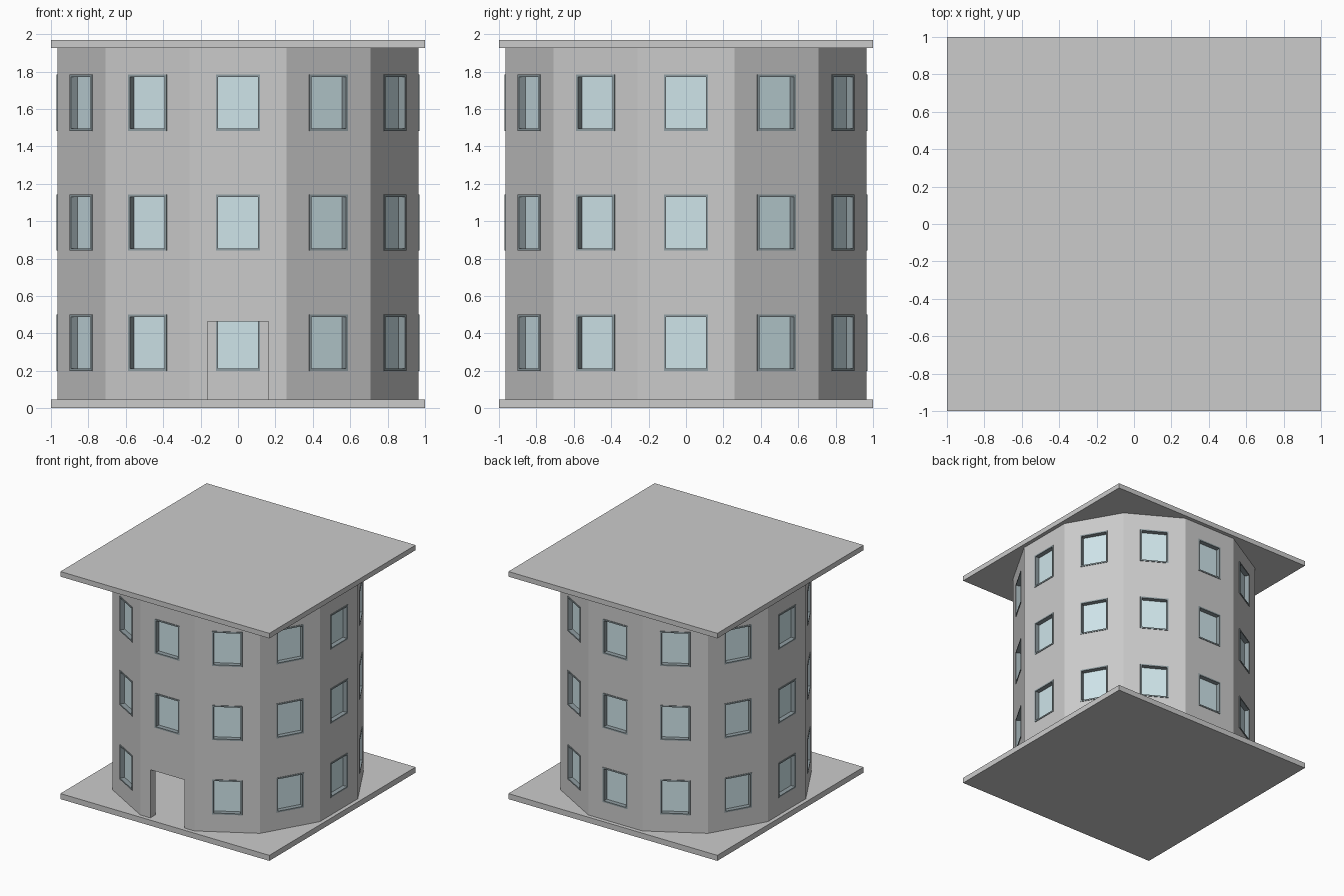
import bpy, bmesh
from math import pi, cos, sin
from mathutils import Matrix, Vector

if "Cube" in bpy.data.objects:
    bpy.data.objects.remove(bpy.data.objects["Cube"])

SIDES, R, WALL = 12, 1.0, 0.07
APO = R * cos(pi / SIDES)              # distance from centre to each flat wall
WIN_W, WIN_H = 0.118, 0.15             # window half sizes
LEVELS = (0.35, 0.992, 1.633)          # window centre heights


def material(name, rgb):
    m = bpy.data.materials.new(name)
    m.diffuse_color = (*rgb, 1)
    m.use_nodes = True
    m.node_tree.nodes["Principled BSDF"].inputs["Base Color"].default_value = m.diffuse_color
    return m


def finish(bm, name, mat=None):
    bmesh.ops.recalc_face_normals(bm, faces=bm.faces)
    me = bpy.data.meshes.new(name)
    bm.to_mesh(me)
    bm.free()
    ob = bpy.data.objects.new(name, me)
    bpy.context.collection.objects.link(ob)
    if mat:
        me.materials.append(mat)
    return ob


def box(bm, x0, x1, y0, y1, z0, z1, rot=Matrix()):
    m = (rot @ Matrix.Translation(((x0 + x1) / 2, (y0 + y1) / 2, (z0 + z1) / 2))
         @ Matrix.Diagonal((x1 - x0, y1 - y0, z1 - z0, 1)))
    bmesh.ops.create_cube(bm, size=1, matrix=m)


def slab(name, z0, z1):
    bm = bmesh.new()
    box(bm, -1, 1, -1, 1, z0, z1)
    finish(bm, name)


def ring(bm, outer, inner):
    """Closed solid from matching outer/inner loops given as (front, back) pairs."""
    n = len(outer[0])
    loops = [[bm.verts.new(p) for p in l] for l in (outer[0], outer[1], inner[1], inner[0])]
    for a in range(4):
        p, q = loops[a], loops[(a + 1) % 4]
        for i in range(n):
            j = (i + 1) % n
            bm.faces.new((p[i], p[j], q[j], q[i]))


def polygon(r, z):
    return [Vector((r * cos((i + .5) * 2 * pi / SIDES), r * sin((i + .5) * 2 * pi / SIDES), z))
            for i in range(SIDES)]


def rect(w, h, y, zc, rot):
    return [rot @ Vector((sx * w, y, zc + sz * h))
            for sx, sz in ((-1, -1), (1, -1), (1, 1), (-1, 1))]


# base and roof slabs
slab("base_slab", 0, 0.048)
slab("roof_slab", 1.925, 1.969)

# hollow twelve-sided wall
bm = bmesh.new()
r_in = (APO - WALL) / cos(pi / SIDES)
ring(bm, (polygon(R, 0.048), polygon(R, 1.925)), (polygon(r_in, 0.048), polygon(r_in, 1.925)))
walls = finish(bm, "tower_wall")

# windows on every side and level, doorway at the front of the ground floor
cut, frames, panes = bmesh.new(), bmesh.new(), bmesh.new()
box(cut, -0.163, 0.163, -1.1, -0.8, 0.0, 0.465)
y_out, y_in, t = -APO - 0.005, -APO + WALL + 0.005, 0.012
for i in range(SIDES):
    rot = Matrix.Rotation(i * 2 * pi / SIDES, 4, 'Z')
    for k, z in enumerate(LEVELS):
        if i == 0 and k == 0:
            continue
        w, h = WIN_W - 0.002, WIN_H - 0.002
        box(cut, -w, w, -1.1, -0.8, z - h, z + h, rot)
        ring(frames,
             (rect(WIN_W, WIN_H, y_out, z, rot), rect(WIN_W, WIN_H, y_in, z, rot)),
             (rect(WIN_W - t, WIN_H - t, y_out, z, rot), rect(WIN_W - t, WIN_H - t, y_in, z, rot)))
        w, h = WIN_W - t / 2, WIN_H - t / 2
        box(panes, -w, w, -APO + 0.035, -APO + 0.045, z - h, z + h, rot)

finish(frames, "window_frames", material("frame_grey", (0.28, 0.34, 0.36)))
finish(panes, "window_panes", material("glass_blue", (0.62, 0.78, 0.82)))

# carve the openings and discard the cutter
cutter = finish(cut, "opening_cutter")
cutter.hide_render = True
mod = walls.modifiers.new("openings", 'BOOLEAN')
mod.operation, mod.solver, mod.object = 'DIFFERENCE', 'EXACT', cutter
bpy.context.view_layer.objects.active = walls
bpy.ops.object.modifier_apply(modifier=mod.name)
bpy.data.objects.remove(cutter)
